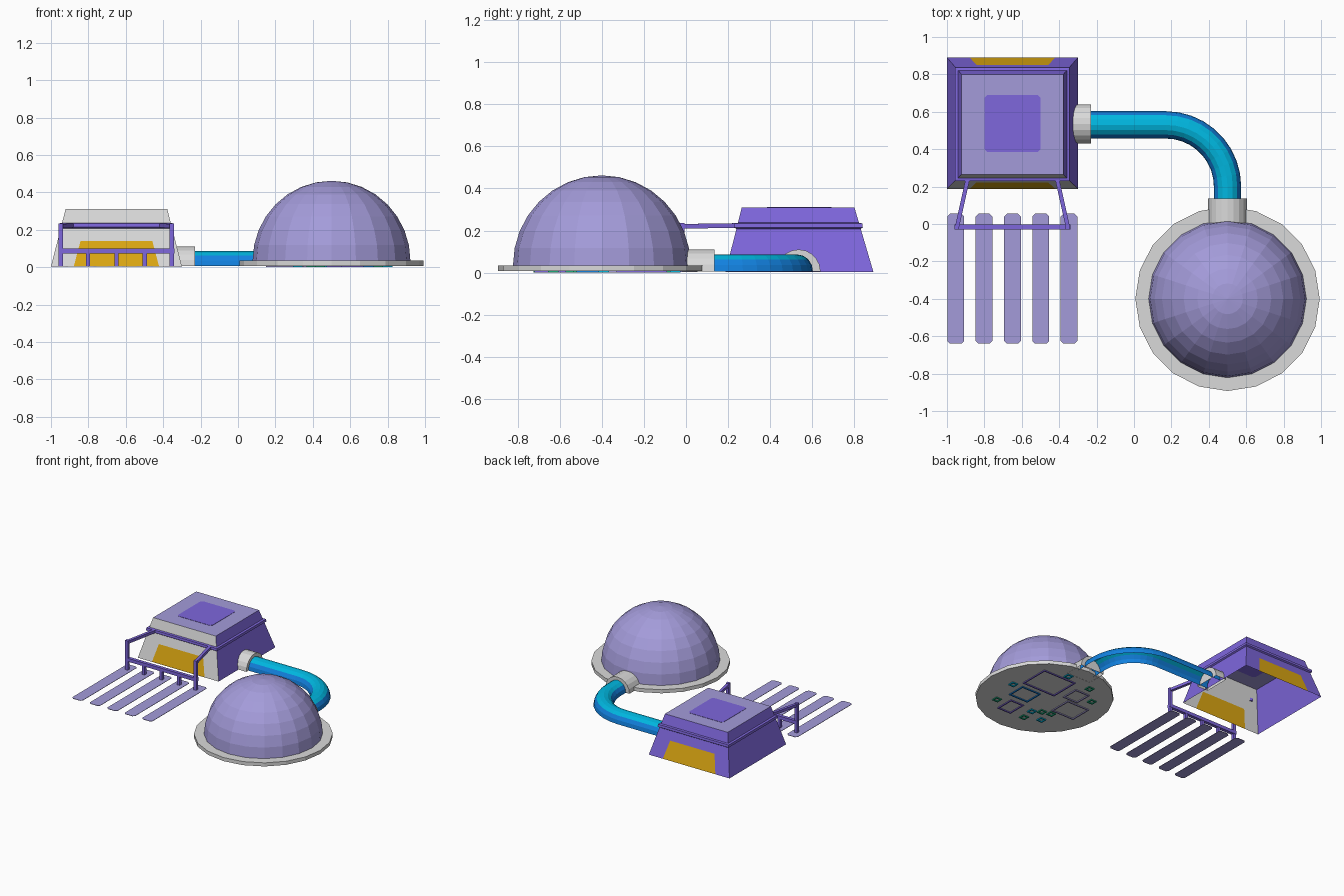
import bpy, bmesh, math
from mathutils import Vector, Matrix

if "Cube" in bpy.data.objects:
    bpy.data.objects.remove(bpy.data.objects["Cube"])


def mat(name, rgb):
    m = bpy.data.materials.new(name)
    m.diffuse_color = (*rgb, 1)
    m.use_nodes = True
    m.node_tree.nodes["Principled BSDF"].inputs["Base Color"].default_value = m.diffuse_color
    return m


LAV = mat("lavender", (0.37, 0.33, 0.70))
PUR = mat("purple", (0.21, 0.135, 0.72))
GREY = mat("light_grey", (0.70, 0.70, 0.70))
GOLD = mat("gold", (0.72, 0.39, 0.006))
CYAN = mat("cyan", (0.0, 0.47, 0.74))
BLUE = mat("blue", (0.006, 0.22, 0.74))
GREEN = mat("green", (0.01, 0.40, 0.20))


def finish(name, bm, *mats):
    bmesh.ops.recalc_face_normals(bm, faces=bm.faces)
    me = bpy.data.meshes.new(name)
    bm.to_mesh(me)
    bm.free()
    for m in mats:
        me.materials.append(m)
    ob = bpy.data.objects.new(name, me)
    bpy.context.collection.objects.link(ob)
    return ob


def box(name, lo, hi, m):
    bm = bmesh.new()
    lo, hi = Vector(lo), Vector(hi)
    size = hi - lo
    bmesh.ops.create_cube(bm, size=1, matrix=Matrix.Translation((lo + hi) / 2) @ Matrix.Diagonal((*size, 1)))
    return finish(name, bm, m)


def beam(name, a, b, w, m):
    a, b = Vector(a), Vector(b)
    d = b - a
    bm = bmesh.new()
    rot = d.to_track_quat('Z', 'Y').to_matrix().to_4x4()
    bmesh.ops.create_cube(bm, size=1, matrix=Matrix.Translation((a + b) / 2) @ rot @ Matrix.Diagonal((w, w, d.length, 1)))
    return finish(name, bm, m)


def plate(name, x0, x1, y0, y1, z, c, m, h=0.003):
    # flat plate with chamfered corners
    bm = bmesh.new()
    pts = [(x0 + c, y0), (x1 - c, y0), (x1, y0 + c), (x1, y1 - c),
           (x1 - c, y1), (x0 + c, y1), (x0, y1 - c), (x0, y0 + c)]
    f = bm.faces.new([bm.verts.new((x, y, z)) for x, y in pts])
    r = bmesh.ops.extrude_face_region(bm, geom=[f])
    for v in r["geom"]:
        if isinstance(v, bmesh.types.BMVert):
            v.co.z += h
    return finish(name, bm, m)


def half_pipe(name, path, r, h, segs, caps, *mats):
    # arch section swept along a flat path, open underneath
    bm = bmesh.new()
    rings = []
    for i, p in enumerate(path):
        a, b = path[max(i - 1, 0)], path[min(i + 1, len(path) - 1)]
        t = (Vector(b) - Vector(a)).normalized()
        n = Vector((-t.y, t.x))
        ring = []
        for k in range(segs + 1):
            ang = math.pi * k / segs
            q = Vector(p) + n * r * math.cos(ang)
            ring.append(bm.verts.new((q.x, q.y, 0.006 + h * math.sin(ang))))
        rings.append(ring)
    for ra, rb in zip(rings, rings[1:]):
        for k in range(segs):
            f = bm.faces.new((ra[k], ra[k + 1], rb[k + 1], rb[k]))
            if len(mats) > 1 and (k < 2 or k >= segs - 2):
                f.material_index = 1
    if caps:
        bm.faces.new(rings[0])
        bm.faces.new(rings[-1])
    return finish(name, bm, *mats)


# --- Building: open-bottomed tapered shell, grey front, gold doors front and back
CX, Z0, Z1 = -0.65, 0.004, 0.31


def wall_at(z):
    t = (z - Z0) / (Z1 - Z0)
    return 0.35 - 0.078 * t, 0.188 + 0.077 * t, 0.89 - 0.09 * t  # half width, front y, back y


def corners(z, grow=0.0):
    w, f, b = wall_at(z)
    w, f, b = w + grow, f - grow, b + grow
    return [(CX - w, f, z), (CX + w, f, z), (CX + w, b, z), (CX - w, b, z)]


bm = bmesh.new()
lo = [bm.verts.new(c) for c in corners(Z0)]
hi = [bm.verts.new(c) for c in corners(Z1)]
for side in range(4):
    j = (side + 1) % 4
    a, b, c, d = lo[side], lo[j], hi[j], hi[side]
    colour = 1 if side == 0 else 0
    if side in (1, 3):
        f = bm.faces.new((a, b, c, d))
    else:
        s = 1 if side == 0 else -1
        door = []
        for hw, z in ((-0.228, Z0), (-0.192, 0.14), (0.192, 0.14), (0.228, Z0)):
            w, fy, by = wall_at(z)
            door.append(bm.verts.new((CX + s * hw, fy if side == 0 else by, z)))
        f = bm.faces.new([a] + door + [b, c, d])
        bm.faces.new(door[::-1]).material_index = 2
    f.material_index = colour
bm.faces.new(hi).material_index = 3
finish("building", bm, PUR, GREY, GOLD, LAV)
plate("roof_panel", -0.80, -0.50, 0.385, 0.69, 0.309, 0.015, PUR)

# Ledge band around the building
bm = bmesh.new()
loops = [[bm.verts.new(c) for c in corners(z, g)]
         for z, g in ((0.208, 0), (0.215, 0.012), (0.234, 0.015), (0.237, 0))]
for la, lb in zip(loops, loops[1:]):
    for i in range(4):
        j = (i + 1) % 4
        bm.faces.new((la[i], la[j], lb[j], lb[i]))
finish("building_ledge", bm, PUR)

# --- Front frame with posts, and growing strips
for s, n in ((-1, "left"), (1, "right")):
    beam(n + "_arm", (CX + s * 0.237, 0.25, 0.224), (CX + s * 0.297, -0.02, 0.22), 0.022, PUR)
    box(n + "_tall_post", (CX + s * 0.297 - 0.012, -0.03, 0.004), (CX + s * 0.297 + 0.012, -0.006, 0.235), PUR)
box("cross_bar", (-0.96, -0.03, 0.074), (-0.34, -0.004, 0.1), PUR)
for i in range(5):
    x = CX + (i - 2) * 0.1515
    plate(f"strip_{i}", x - 0.045, x + 0.045, -0.64, 0.055, 0.003, 0.015, LAV)
    if 0 < i < 4:
        box(f"short_post_{i}", (x - 0.011, -0.028, 0.004), (x + 0.011, -0.006, 0.08), PUR)

# --- Connecting tunnel and its collars
path = [(-0.30, 0.53), (-0.23, 0.53), (-0.03, 0.53)]
for i in range(10):
    a = math.radians(90 - 10 * i)
    path.append((0.17 + 0.33 * math.cos(a), 0.2 + 0.33 * math.sin(a)))
path.append((0.5, 0.06))
half_pipe("tunnel", path, 0.073, 0.08, 8, False, CYAN, BLUE)
half_pipe("building_collar", [(-0.325, 0.535), (-0.23, 0.535)], 0.104, 0.104, 10, True, GREY)
half_pipe("dome_collar", [(0.5, 0.135), (0.5, -0.02)], 0.104, 0.104, 10, True, GREY)

# --- Dome on a round base
DX, DY = 0.5, -0.4
bm = bmesh.new()
bmesh.ops.create_cone(bm, cap_ends=True, segments=20, radius1=0.493, radius2=0.493, depth=0.028,
                      matrix=Matrix.Translation((DX, DY, 0.021)))
finish("dome_base", bm, GREY)

bm = bmesh.new()
SEG, LAT = 20, 8
prev = None
for j in range(LAT):
    e = math.pi / 2 * j / LAT
    ring = [bm.verts.new((DX + 0.422 * math.cos(e) * math.cos(2 * math.pi * k / SEG),
                          DY + 0.422 * math.cos(e) * math.sin(2 * math.pi * k / SEG),
                          0.034 + 0.428 * math.sin(e))) for k in range(SEG)]
    if prev:
        for k in range(SEG):
            m = (k + 1) % SEG
            bm.faces.new((prev[k], prev[m], ring[m], ring[k]))
    prev = ring
tip = bm.verts.new((DX, DY, 0.462))
for k in range(SEG):
    bm.faces.new((prev[k], prev[(k + 1) % SEG], tip))
finish("dome", bm, LAV)


# --- Furniture outlines showing under the dome floor
def outline(name, x0, x1, y0, y1, m, t=0.010):
    x0, x1, y0, y1 = DX + x0, DX + x1, DY + y0, DY + y1
    box(name + "_front", (x0, y0, 0), (x1, y0 + t, 0.012), m)
    box(name + "_back", (x0, y1 - t, 0), (x1, y1, 0.012), m)
    box(name + "_left", (x0, y0 + t, 0), (x0 + t, y1 - t, 0.012), m)
    box(name + "_right", (x1 - t, y0 + t, 0), (x1, y1 - t, 0.012), m)


outline("table", -0.03, 0.26, 0.07, 0.31, PUR)
outline("bed", -0.35, -0.15, -0.10, 0.08, LAV)
outline("desk", 0.06, 0.23, -0.12, 0.03, BLUE)
outline("bench", 0.05, 0.17, -0.32, -0.17, PUR)
outline("cabinet", -0.22, -0.09, 0.10, 0.24, LAV)
seats = [(0.30, 0.01), (0.25, -0.23), (-0.06, -0.30), (-0.18, -0.25), (-0.11, -0.16),
         (-0.18, -0.14), (0.07, 0.35), (-0.16, 0.31), (-0.29, 0.18), (-0.05, -0.20)]
for i, (x, y) in enumerate(seats):
    outline(f"seat_{i}", x - 0.025, x + 0.025, y - 0.025, y + 0.025, GREEN if i % 3 else CYAN)
